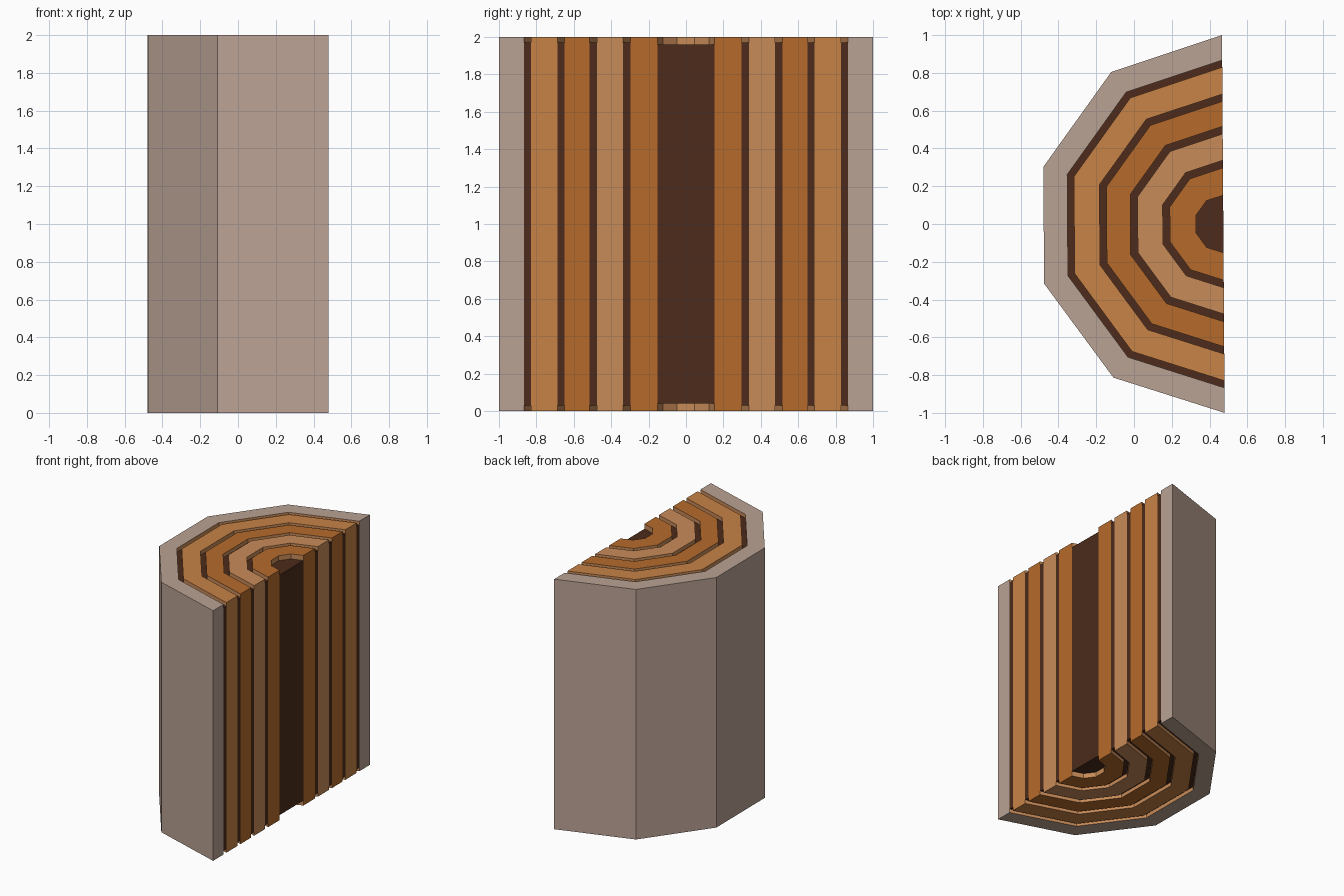
import bpy, bmesh, math

if "Cube" in bpy.data.objects:
    bpy.data.objects.remove(bpy.data.objects["Cube"])

CX, H, SIDES = 0.473, 2.0, 5
TILT = math.radians(0.4)


def material(name, rgb):
    m = bpy.data.materials.new(name)
    lin = [(c / 255 / 12.92) if c < 11 else ((c / 255 + 0.055) / 1.055) ** 2.4 for c in rgb]
    m.diffuse_color = (*lin, 1)
    m.use_nodes = True
    m.node_tree.nodes["Principled BSDF"].inputs["Base Color"].default_value = m.diffuse_color
    return m


bark = material("bark", (186, 162, 148))
light = material("light_wood", (200, 131, 70))
mid = material("mid_wood", (182, 107, 43))
pale = material("pale_wood", (200, 139, 88))
dark = material("dark_wood", (76, 43, 27))


def arc(bm, r, z):
    """Half-decagon row of vertices."""
    angles = [math.pi / 2 + TILT + math.pi * i / SIDES for i in range(SIDES + 1)]
    return [bm.verts.new((CX + r * math.cos(a), r * math.sin(a), z)) for a in angles]


def band(name, r_out, r_in, inset, mat, out_lip=0, in_lip=0):
    """Split growth band: top, bottom and cut faces, plus exposed lip walls."""
    bm = bmesh.new()
    z0, z1 = inset, H - inset
    ot, ob = arc(bm, r_out, z1), arc(bm, r_out, z0)

    def wall(top, low, inner, index):
        for i in range(SIDES):
            q = [top[i], top[i + 1], low[i + 1], low[i]]
            bm.faces.new(q[::-1] if not inner else q).material_index = index

    if r_in:
        it, ib = arc(bm, r_in, z1), arc(bm, r_in, z0)
        for i in range(SIDES):
            bm.faces.new((ot[i], ot[i + 1], it[i + 1], it[i]))
            bm.faces.new((ob[i], ib[i], ib[i + 1], ob[i + 1]))
        bm.faces.new((ot[0], it[0], ib[0], ob[0]))
        bm.faces.new((it[-1], ot[-1], ob[-1], ib[-1]))
        if in_lip:
            wall(it, arc(bm, r_in, z1 - in_lip), True, 1)
            wall(arc(bm, r_in, z0 + in_lip), ib, True, 1)
    else:
        bm.faces.new(ot)
        bm.faces.new(ob[::-1])
        bm.faces.new((ot[0], ot[-1], ob[-1], ob[0]))
    if out_lip == H:
        wall(ot, ob, False, 0)
    elif out_lip:
        wall(ot, arc(bm, r_out, z1 - out_lip), False, 1)
        wall(arc(bm, r_out, z0 + out_lip), ob, False, 1)
    for f in bm.faces:
        f.normal_update()
    me = bpy.data.meshes.new(name)
    bm.to_mesh(me)
    bm.free()
    me.materials.append(mat)
    me.materials.append(pale)
    bpy.context.collection.objects.link(bpy.data.objects.new(name, me))


G, C = 0.03, 0.04   # groove depth, core depth

# Bark shell and raised growth rings
band("bark_shell", 1.0, 0.867, 0, bark, out_lip=H, in_lip=G)
band("growth_ring_1", 0.83, 0.688, 0, light, G, G)
band("growth_ring_2", 0.65, 0.517, 0, mid, G, G)
band("growth_ring_3", 0.477, 0.337, 0, pale, G, G)
band("growth_ring_4", 0.298, 0.152, 0, mid, G, C)

# Recessed dark grooves between the rings
for n, (a, b) in enumerate([(0.867, 0.83), (0.688, 0.65), (0.517, 0.477), (0.337, 0.298)], 1):
    band(f"groove_{n}", a, b, G, dark)

# Sunken dark core
band("core", 0.152, 0, C, dark)
